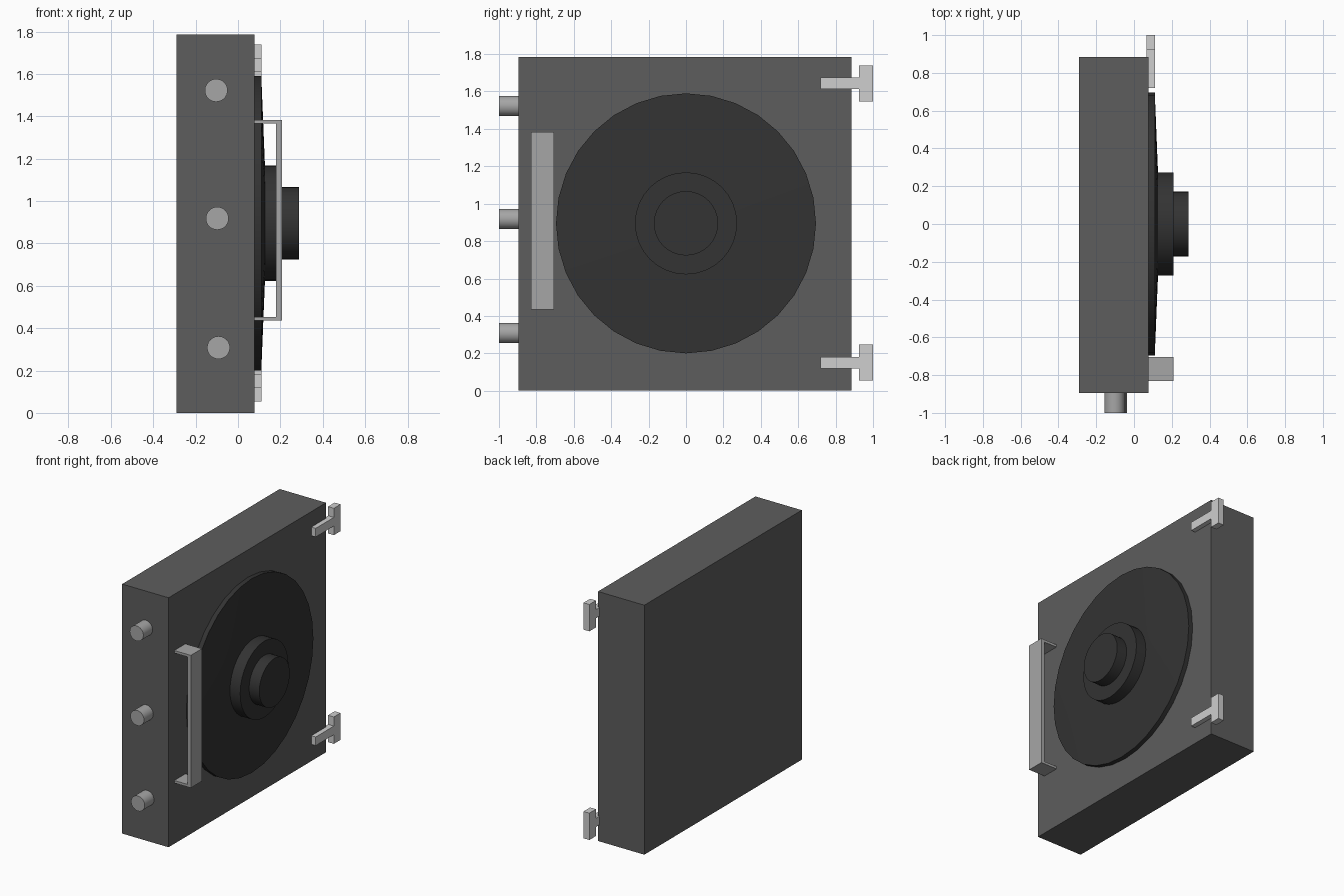
import bpy, math
from mathutils import Vector

cube = bpy.data.objects.get("Cube")
if cube:
    bpy.data.objects.remove(cube, do_unlink=True)


def material(name, value):
    m = bpy.data.materials.new(name)
    m.use_nodes = True
    colour = (value, value, value, 1)
    m.diffuse_color = colour
    m.node_tree.nodes["Principled BSDF"].inputs["Base Color"].default_value = colour
    return m


DARK_GREY = material("dark grey", 0.11)
CHARCOAL = material("charcoal", 0.033)
STEEL = material("steel grey", 0.38)
LIGHT = material("light grey", 0.62)


def box(name, low, high, mat):
    low, high = Vector(low), Vector(high)
    bpy.ops.mesh.primitive_cube_add(size=1, location=(low + high) / 2)
    ob = bpy.context.object
    ob.name = name
    ob.scale = high - low
    bpy.ops.object.transform_apply(location=False, rotation=False, scale=True)
    ob.data.materials.append(mat)
    return ob


def drum(name, start, end, r1, r2, mat):
    """Round part running from start to end, tapering from r1 to r2."""
    start, end = Vector(start), Vector(end)
    axis = end - start
    bpy.ops.mesh.primitive_cone_add(vertices=32, radius1=r1, radius2=r2,
                                    depth=axis.length, location=(start + end) / 2,
                                    rotation=axis.to_track_quat('Z', 'Y').to_euler())
    ob = bpy.context.object
    ob.name = name
    ob.data.materials.append(mat)
    bpy.ops.object.shade_smooth_by_angle(angle=math.radians(30))
    return ob


# Door slab
box("door_slab", (-0.29, -0.895, 0), (0.077, 0.885, 1.785), DARK_GREY)

# Stepped round dial: rim, shallow cone, hub and knob
MID = 0.895
for name, x1, x2, r1, r2 in (("dial_rim", 0.07, 0.11, 0.695, 0.695),
                             ("dial_face", 0.11, 0.127, 0.695, 0.275),
                             ("dial_hub", 0.12, 0.208, 0.273, 0.273),
                             ("dial_knob", 0.2, 0.289, 0.172, 0.172)):
    drum(name, (x1, 0, MID), (x2, 0, MID), r1, r2, CHARCOAL)

# Locking bolts on the front edge
for i, (x, z) in enumerate(((-0.103, 1.522), (-0.098, 0.918), (-0.092, 0.308))):
    drum(f"locking_bolt_{i + 1}", (x, -0.88, z), (x, -1, z), 0.054, 0.054, STEEL)

# Pull handle: grip with two end arms
box("handle_grip", (0.18, -0.83, 0.435), (0.208, -0.705, 1.383), STEEL)
for name, z in (("handle_lower_arm", 0.435), ("handle_upper_arm", 1.365)):
    box(name, (0.07, -0.83, z), (0.185, -0.705, z + 0.018), STEEL)

# T-shaped hinges
for name, z in (("lower_hinge", 0.15), ("upper_hinge", 1.643)):
    box(name + "_arm", (0.065, 0.72, z - 0.031), (0.111, 0.928, z + 0.031), LIGHT)
    box(name + "_plate", (0.065, 0.925, z - 0.096), (0.111, 1.0, z + 0.096), LIGHT)
